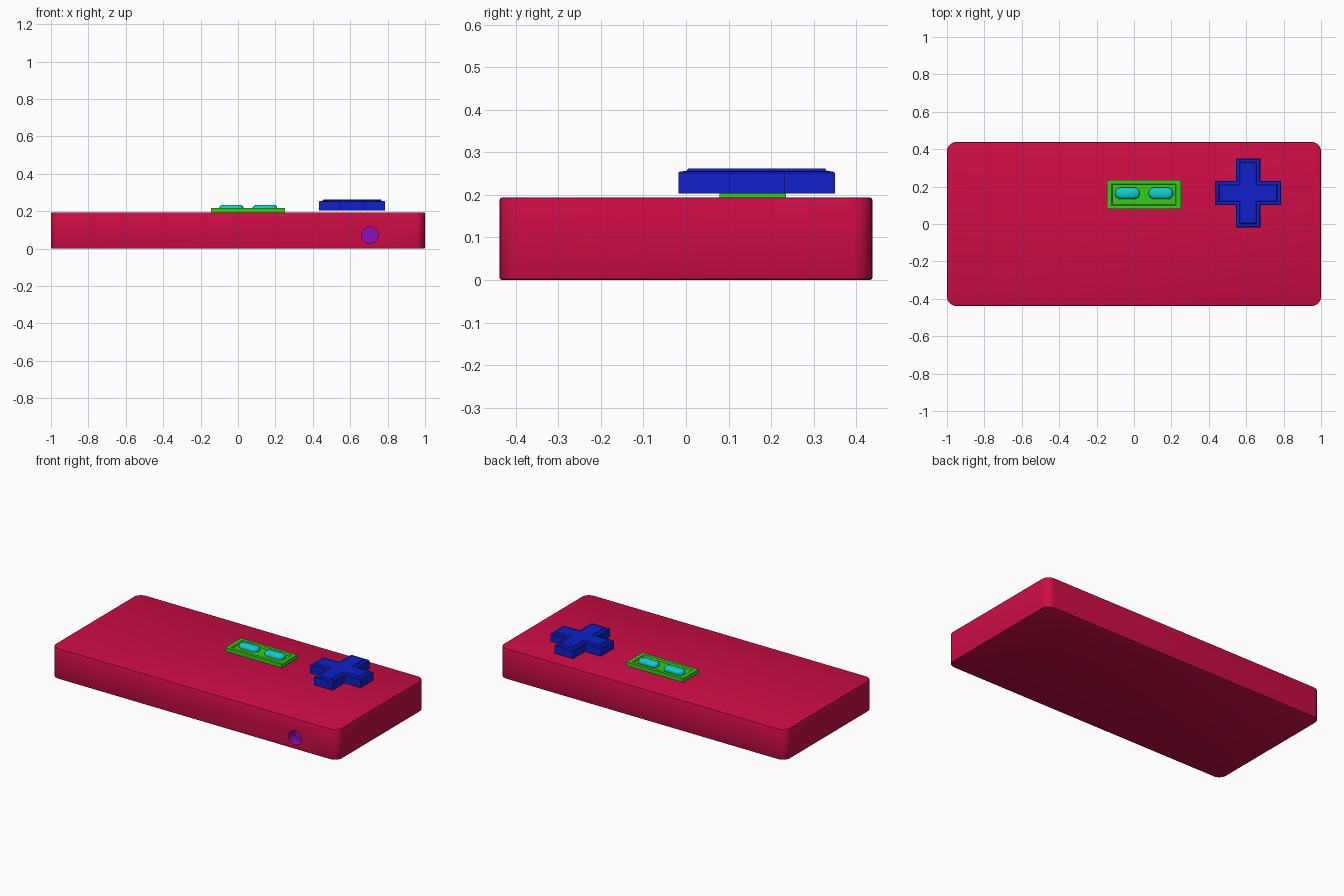
import bpy, bmesh, math

if "Cube" in bpy.data.objects:
    bpy.data.objects.remove(bpy.data.objects["Cube"])


def material(name, rgb):
    m = bpy.data.materials.new(name)
    m.diffuse_color = (*rgb, 1)
    m.use_nodes = True
    m.node_tree.nodes["Principled BSDF"].inputs["Base Color"].default_value = m.diffuse_color
    return m


RED = material("crimson", (0.61, 0.004, 0.06))
BLUE = material("blue", (0.004, 0.015, 0.61))
GREEN = material("green", (0.038, 0.61, 0.006))
TEAL = material("turquoise", (0.005, 0.61, 0.63))
PURPLE = material("purple", (0.26, 0.005, 0.48))


def loft(name, rings, mat):
    """Solid from stacked outlines; rings = [(points, z), ...] bottom to top."""
    bm = bmesh.new()
    loops = [[bm.verts.new((x, y, z)) for x, y in pts] for pts, z in rings]
    n = len(loops[0])
    for a, b in zip(loops, loops[1:]):
        for i in range(n):
            j = (i + 1) % n
            bm.faces.new((a[i], a[j], b[j], b[i]))
    bm.faces.new(loops[0][::-1])
    bm.faces.new(loops[-1])
    bmesh.ops.recalc_face_normals(bm, faces=bm.faces)
    me = bpy.data.meshes.new(name)
    bm.to_mesh(me)
    bm.free()
    me.materials.append(mat)
    ob = bpy.data.objects.new(name, me)
    bpy.context.collection.objects.link(ob)
    return ob


def smooth(ob, angle=35):
    bpy.ops.object.select_all(action='DESELECT')
    ob.select_set(True)
    bpy.context.view_layer.objects.active = ob
    bpy.ops.object.shade_smooth_by_angle(angle=math.radians(angle))


def rounded(cx, cy, hx, hy, r, seg=8):
    pts = []
    for k, (sx, sy) in enumerate(((1, 1), (-1, 1), (-1, -1), (1, -1))):
        for i in range(seg + 1):
            a = math.pi / 2 * (k + i / seg)
            pts.append((cx + sx * (hx - r) + r * math.cos(a),
                        cy + sy * (hy - r) + r * math.sin(a)))
    return pts


def rect(cx, cy, hx, hy):
    return [(cx + hx, cy + hy), (cx - hx, cy + hy),
            (cx - hx, cy - hy), (cx + hx, cy - hy)]


def cross(inset):
    cx, cy, w = 0.61, 0.166, 0.065 - inset
    lx, ly = 0.176 - inset, 0.184 - inset
    pts = [(lx, w), (w, w), (w, ly), (-w, ly), (-w, w), (-lx, w),
           (-lx, -w), (-w, -w), (-w, -ly), (w, -ly), (w, -w), (lx, -w)]
    return [(cx + x, cy + y) for x, y in pts]


# Casing: rounded slab with narrow softened rims
X, Y, H, B = 1.0, 0.438, 0.194, 0.006
rings = []
for d, z in ((B, 0), (B * 0.3, B * 0.3), (0, B),
             (0, H - B), (B * 0.3, H - B * 0.3), (B, H)):
    rings.append((rounded(0, 0, X - d, Y - d, 0.05 - d), z))
body = loft("casing", rings, RED)
body.data.materials.append(PURPLE)

# Round socket sunk into the front edge
SX, SZ, SR, DEPTH = 0.705, 0.071, 0.045, 0.06
bpy.ops.mesh.primitive_cylinder_add(vertices=32, radius=SR, depth=DEPTH * 2,
                                    location=(SX, -Y, SZ),
                                    rotation=(math.pi / 2, 0, 0))
cutter = bpy.context.object
cutter.name = "socket_cutter"
cut = body.modifiers.new("socket", 'BOOLEAN')
cut.operation, cut.solver, cut.object = 'DIFFERENCE', 'EXACT', cutter
bpy.context.view_layer.objects.active = body
bpy.ops.object.modifier_apply(modifier=cut.name)
bpy.data.objects.remove(cutter)
for p in body.data.polygons:
    c = p.center
    inside = math.hypot(c.x - SX, c.z - SZ) < SR + 0.002
    p.material_index = int(inside and -Y + 0.005 < c.y < -Y + DEPTH + 0.005)
smooth(body)

# Direction pad: cross with a slightly raised top tier
loft("direction_pad", [(cross(0), 0.203), (cross(0), 0.251),
                       (cross(0.004), 0.255), (cross(0.019), 0.256),
                       (cross(0.023), 0.262)], BLUE)

# Button tray with a shallow recess
GX, GY = 0.053, 0.157
loft("button_tray", [(rect(GX, GY, 0.197, 0.078), 0.190),
                     (rect(GX, GY, 0.197, 0.078), 0.218),
                     (rect(GX, GY, 0.172, 0.058), 0.218),
                     (rect(GX, GY, 0.168, 0.054), 0.208)], GREEN)

# Pair of domed pill buttons
for side, cx in (("left", -0.035), ("right", 0.144)):
    rings = [(rounded(cx, 0.164, 0.066, 0.031, 0.0309), 0.200)]
    for i in range(6):
        a = math.pi / 2 * i / 6.5
        d = 0.028 * (1 - math.cos(a))
        rings.append((rounded(cx, 0.164, 0.066 - d, 0.031 - d, 0.0309 - d),
                      0.217 + 0.018 * math.sin(a)))
    smooth(loft(side + "_pill_button", rings, TEAL), 45)
